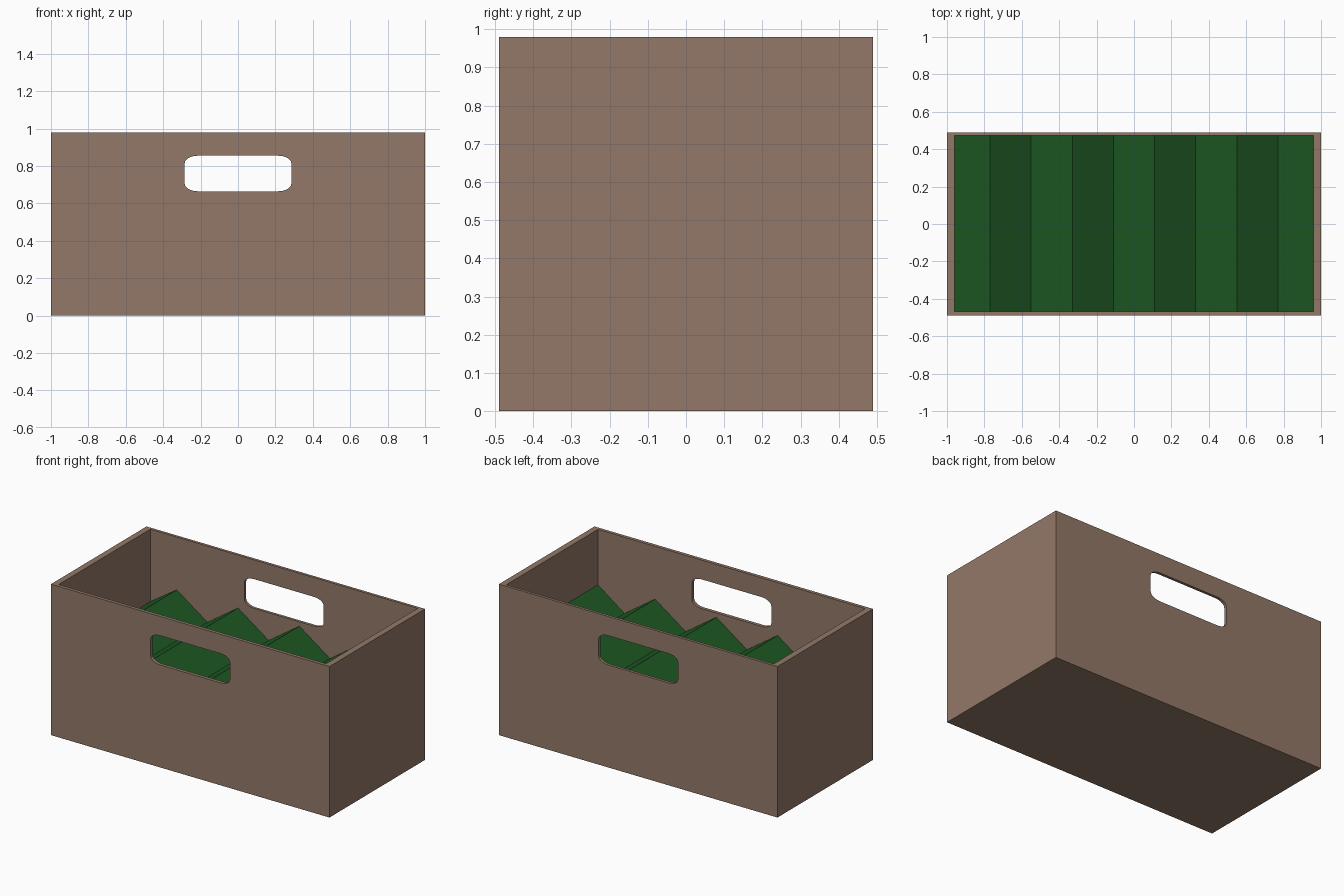
import bpy, bmesh, math

if "Cube" in bpy.data.objects:
    bpy.data.objects.remove(bpy.data.objects["Cube"])


def material(name, rgb):
    m = bpy.data.materials.new(name)
    m.diffuse_color = (*rgb, 1)
    m.use_nodes = True
    m.node_tree.nodes["Principled BSDF"].inputs["Base Color"].default_value = m.diffuse_color
    return m


def extrude_profile(name, pts, y0, y1, closed=True):
    """Extrude an x-z profile along y; an open profile gives a sheet."""
    bm = bmesh.new()
    a = [bm.verts.new((x, y0, z)) for x, z in pts]
    b = [bm.verts.new((x, y1, z)) for x, z in pts]
    n = len(pts)
    for i in range(n if closed else n - 1):
        j = (i + 1) % n
        bm.faces.new((a[i], a[j], b[j], b[i]))
    if closed:
        bm.faces.new(a)
        bm.faces.new(b)
        bmesh.ops.recalc_face_normals(bm, faces=bm.faces[:])
    me = bpy.data.meshes.new(name)
    bm.to_mesh(me)
    bm.free()
    ob = bpy.data.objects.new(name, me)
    bpy.context.collection.objects.link(ob)
    return ob


def rect(x, z0, z1):
    return [(-x, z0), (x, z0), (x, z1), (-x, z1)]


def cut(ob, cutter):
    mod = ob.modifiers.new("cut", 'BOOLEAN')
    mod.operation = 'DIFFERENCE'
    mod.solver = 'EXACT'
    mod.object = cutter
    bpy.context.view_layer.objects.active = ob
    bpy.ops.object.modifier_apply(modifier="cut")
    bpy.data.objects.remove(cutter)


# Crate: hollow block with a grip hole through both long walls
crate = extrude_profile("crate", rect(1, 0, 0.98), -0.49, 0.49)
cut(crate, extrude_profile("cavity", rect(0.96, 0.03, 1.2), -0.468, 0.472))
grip, steps = [], 5
for k, (sx, sz) in enumerate([(1, 1), (-1, 1), (-1, -1), (1, -1)]):
    for i in range(steps + 1):
        t = math.pi / 2 * (k + i / steps)
        grip.append((sx * 0.215 + 0.07 * math.cos(t),
                     0.76 + sz * 0.055 + 0.04 * math.sin(t)))
cut(crate, extrude_profile("grip_hole", grip, -0.7, 0.7))
crate.data.materials.append(material("brown", (0.29, 0.19, 0.14)))

# Contents: pleated green sheet, ridges running front to back
pleats = [(-0.96, 0.51)]
pleats += [(-0.77 + 0.22 * i, 0.485 if i % 2 else 0.637) for i in range(8)]
pleats += [(0.96, 0.62)]
contents = extrude_profile("contents", pleats, -0.468, 0.472, closed=False)
contents.data.materials.append(material("green", (0.013, 0.1, 0.017)))
